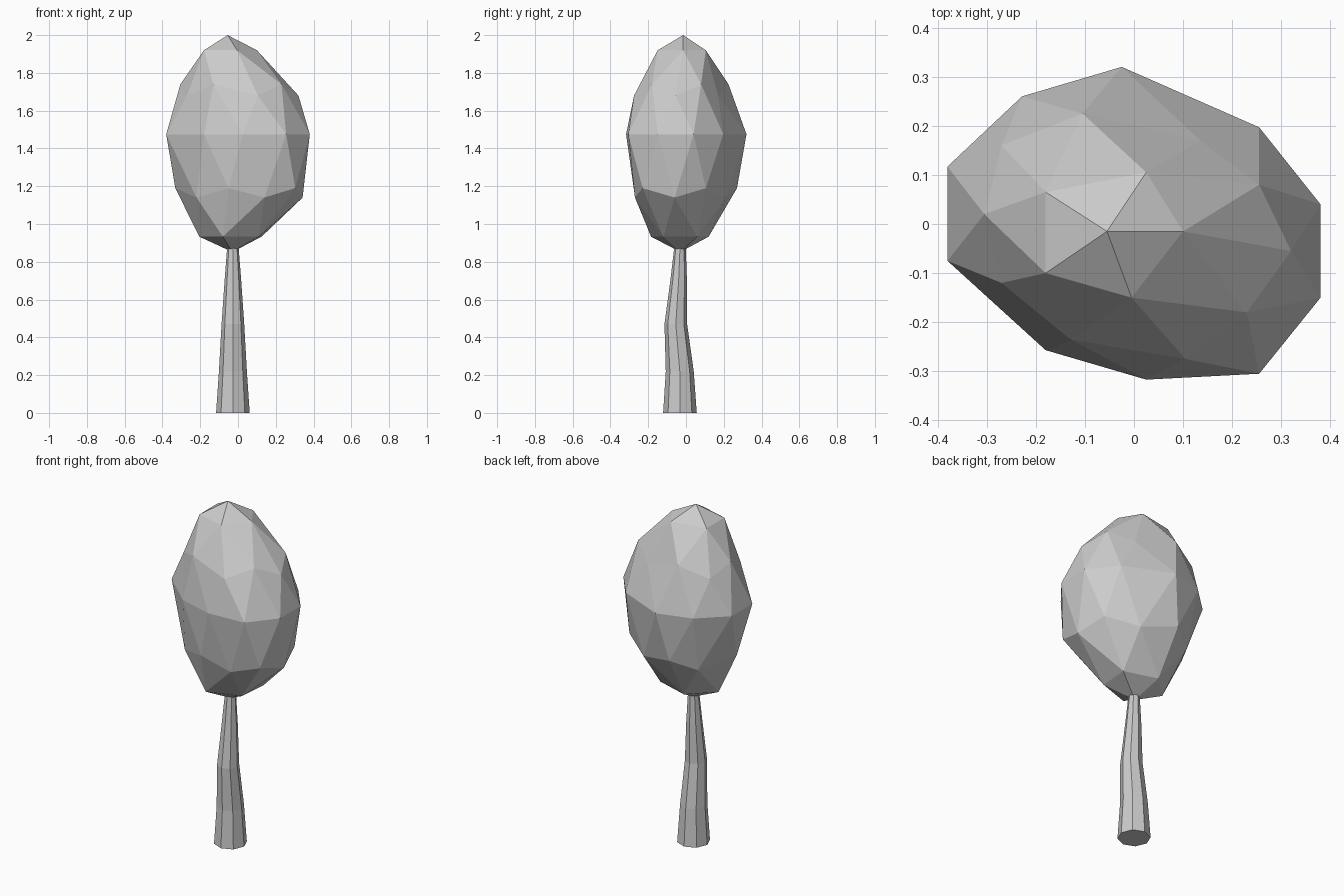
import bpy, bmesh
from math import atan2, cos, sin, tau


def add_object(name, bm):
    bmesh.ops.recalc_face_normals(bm, faces=bm.faces)
    mesh = bpy.data.meshes.new(name)
    bm.to_mesh(mesh)
    bm.free()
    obj = bpy.data.objects.new(name, mesh)
    bpy.context.collection.objects.link(obj)
    return obj


# Trunk: tapered eight-sided tube with a slight bend (height, y centre, radius)
SIDES = 8
bm = bmesh.new()
rings = []
for z, y, r in [(0, -0.032, 0.089), (0.22, -0.033, 0.074), (0.47, -0.054, 0.06),
                (0.70, -0.039, 0.044), (0.92, -0.03, 0.027)]:
    rings.append([bm.verts.new((-0.027 + r * cos(tau * i / SIDES),
                                y + r * sin(tau * i / SIDES), z))
                  for i in range(SIDES)])
for a, b in zip(rings, rings[1:]):
    for i in range(SIDES):
        j = (i + 1) % SIDES
        bm.faces.new((a[i], a[j], b[j], b[i]))
bm.faces.new(rings[0][::-1])
bm.faces.new(rings[-1])
add_object("trunk", bm)

# Crown: icosphere whose rings are nudged into an irregular egg
# (ring height on unit sphere, new height, outline counter-clockwise from +x)
CROWN = [
    (1.0, 2.0, [(-0.055, -0.015)]),
    (0.851, 1.92, [(0.1, -0.015), (0.025, 0.105), (-0.18, 0.065),
                   (-0.18, -0.1), (-0.005, -0.15)]),
    (0.526, 1.74, [(0.255, 0.08), (-0.105, 0.225), (-0.305, 0.02),
                   (-0.13, -0.235), (0.23, -0.18)]),
    (0.447, 1.68, [(0.32, -0.055), (0.135, 0.17), (-0.27, 0.16),
                   (-0.27, -0.12), (0.105, -0.275)]),
    (0.0, 1.475, [(0.38, 0.04), (0.255, 0.197), (-0.025, 0.32), (-0.228, 0.26),
                  (-0.38, 0.117), (-0.38, -0.075), (-0.18, -0.257),
                  (0.025, -0.317), (0.255, -0.305), (0.38, -0.15)]),
    (-0.447, 1.19, [(0.295, 0.105), (-0.08, 0.27), (-0.332, 0.0),
                    (-0.05, -0.275), (0.303, -0.23)]),
    (-0.526, 1.14, [(0.342, -0.06), (0.13, 0.21), (-0.21, 0.19),
                    (-0.22, -0.18), (0.14, -0.27)]),
    (-0.851, 0.933, [(0.125, 0.06), (-0.07, 0.12), (-0.205, -0.01),
                     (-0.08, -0.185), (0.11, -0.12)]),
    (-1.0, 0.852, [(-0.03, -0.03)]),
]
bm = bmesh.new()
bmesh.ops.create_icosphere(bm, subdivisions=2, radius=1)
moves = []
for level, z, outline in CROWN:
    ring = [v for v in bm.verts if abs(v.co.z - level) < 0.03]
    ring.sort(key=lambda v: (atan2(v.co.y, v.co.x) + 0.05) % tau)
    moves += [(v, (x, y, z)) for v, (x, y) in zip(ring, outline)]
for v, co in moves:
    v.co = co
add_object("crown", bm)
